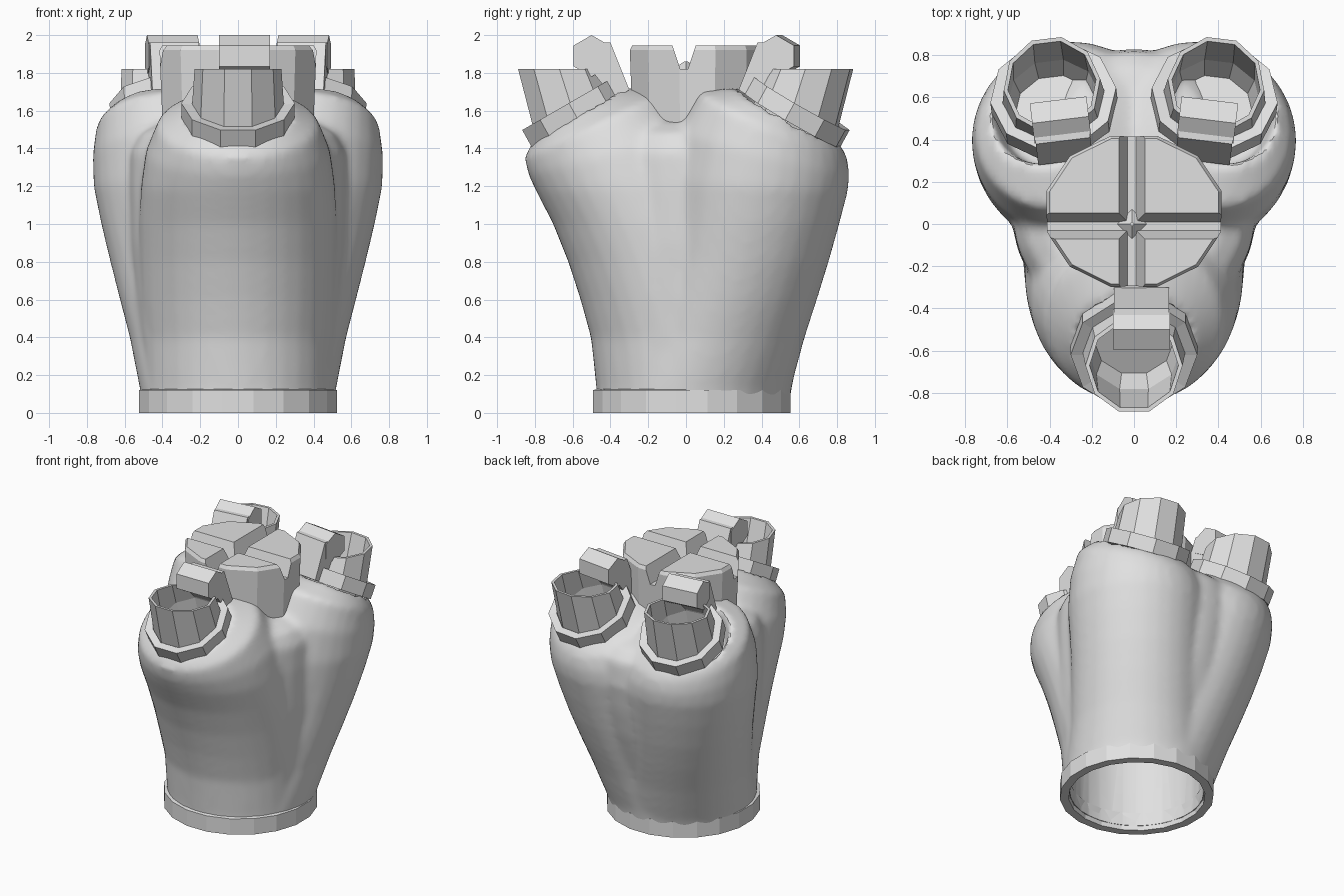
import bpy, bmesh
from math import sin, cos, pi, radians, atan2
from mathutils import Vector, Matrix

cube = bpy.data.objects.get("Cube")
if cube:
    bpy.data.objects.remove(cube)

metal = bpy.data.materials.new("plain_grey")
metal.use_nodes = True
GREY = (0.75, 0.75, 0.75, 1)
metal.diffuse_color = GREY
metal.node_tree.nodes["Principled BSDF"].inputs["Base Color"].default_value = GREY


def finish(bm, name):
    bmesh.ops.recalc_face_normals(bm, faces=bm.faces)
    mesh = bpy.data.meshes.new(name)
    bm.to_mesh(mesh)
    bm.free()
    mesh.materials.append(metal)
    obj = bpy.data.objects.new(name, mesh)
    bpy.context.collection.objects.link(obj)
    return obj


def activate(obj):
    bpy.ops.object.select_all(action='DESELECT')
    obj.select_set(True)
    bpy.context.view_layer.objects.active = obj


def loft(name, sections, sides, place, closed=False, lean=0):
    """Skin circles given as (outward, height, radius, tilt) in a placed frame."""
    bm = bmesh.new()
    rings = []
    for out, z, r, tilt in sections:
        t = radians(tilt)
        ring = []
        for i in range(sides):
            a = 2 * pi * (i + 0.5) / sides
            p = Vector((out + r * cos(a) * cos(t), r * sin(a),
                        z - r * cos(a - radians(lean)) * sin(t)))
            ring.append(bm.verts.new(place @ p))
        rings.append(ring)
    pairs = list(zip(rings, rings[1:]))
    if closed:
        pairs.append((rings[-1], rings[0]))
    else:
        bm.faces.new(rings[0])
        bm.faces.new(rings[-1])
    for low, high in pairs:
        for i in range(sides):
            j = (i + 1) % sides
            bm.faces.new((low[i], low[j], high[j], high[i]))
    return finish(bm, name)


def prism(name, profile, half, place, shift=0):
    """Extrude an (outward, height) profile sideways."""
    bm = bmesh.new()
    ends = [[bm.verts.new(place @ Vector((u, s * half + shift, z))) for u, z in profile]
            for s in (-1, 1)]
    n = len(profile)
    for end in ends:
        bm.faces.new(end)
    for i in range(n):
        j = (i + 1) % n
        bm.faces.new((ends[0][i], ends[0][j], ends[1][j], ends[1][i]))
    return finish(bm, name)


def modify(obj, kind, **settings):
    activate(obj)
    mod = obj.modifiers.new("step", kind)
    for key, value in settings.items():
        setattr(mod, key, value)
    bpy.ops.object.modifier_apply(modifier=mod.name)


def cut(obj, cutter):
    cutter.hide_render = True
    modify(obj, 'BOOLEAN', operation='DIFFERENCE', solver='EXACT', object=cutter)
    bpy.data.objects.remove(cutter)


def frame(x, y, z, dx, dy):
    return Matrix.Translation((x, y, z)) @ Matrix.Rotation(atan2(dy, dx), 4, 'Z')


# Three swelling lobes with recessed ends, and webs filling the valleys between them
front_sections = [(0, 0.03, 0.505, 0), (0, 0.12, 0.505, 0), (0.03, 0.4, 0.505, 0),
                  (0.07, 0.6, 0.52, 0), (0.13, 0.8, 0.525, 0), (0.21, 1.0, 0.525, 0),
                  (0.31, 1.2, 0.515, 3), (0.39, 1.38, 0.49, 14), (0.5, 1.53, 0.425, 25),
                  (0.6, 1.59, 0.27, 30), (0.53, 1.42, 0.24, 30)]
back_sections = [(0.01, 0.03, 0.5, 0), (0.03, 0.12, 0.5, 0), (0.18, 0.4, 0.46, 0),
                 (0.27, 0.6, 0.455, 0), (0.35, 0.8, 0.455, 0), (0.41, 1.0, 0.465, 0),
                 (0.45, 1.2, 0.48, 3), (0.49, 1.38, 0.465, 14), (0.56, 1.53, 0.41, 25),
                 (0.66, 1.59, 0.27, 30), (0.59, 1.42, 0.24, 30)]
side_web = [(0, 0.03, 0.5, 0), (0.01, 0.3, 0.5, 0), (0.04, 0.6, 0.5, 0),
            (0.08, 0.9, 0.485, 0), (0.11, 1.2, 0.465, 0), (0.12, 1.38, 0.45, 0),
            (0.1, 1.48, 0.42, 0), (0.06, 1.54, 0.35, 0)]
back_web = [(0.02, 0.03, 0.495, 0), (0.04, 0.12, 0.49, 0), (0.13, 0.4, 0.45, 0),
            (0.21, 0.6, 0.44, 0), (0.28, 0.8, 0.435, 0), (0.33, 1.0, 0.435, 0),
            (0.37, 1.2, 0.43, 0), (0.37, 1.42, 0.42, 5), (0.34, 1.54, 0.38, 12),
            (0.24, 1.63, 0.26, 18)]
parts = [(front_sections, 0, -1, 0), (back_sections, 0.63, 0.77, 30),
         (back_sections, -0.63, 0.77, -30), (side_web, 1, -0.05, 0),
         (side_web, -1, -0.05, 0), (back_web, 0, 1, 0)]
pieces = [loft("body", sections, 32, frame(0, 0.03, 0, dx, dy), lean=lean)
          for sections, dx, dy, lean in parts]
body = pieces[0]
activate(body)
for piece in pieces:
    piece.select_set(True)
bpy.ops.object.join()

# Merge into one skin, soften the seams, then hollow it from below
modify(body, 'REMESH', mode='VOXEL', voxel_size=0.025)
modify(body, 'SMOOTH', factor=0.5, iterations=8)
cut(body, loft("bore", [(0, -0.1, 0.46, 0), (0, 0.9, 0.46, 0)], 32, frame(0, 0.03, 0, 1, 0)))
activate(body)
bpy.ops.object.shade_smooth_by_angle(angle=radians(40))

# Foot band
loft("foot_band", [(0, 0, 0.53, 0), (0, 0.12, 0.53, 0), (0, 0.13, 0.49, 0),
                   (0, 0.13, 0.46, 0), (0, 0, 0.47, 0)], 20, frame(0, 0.03, 0, 1, 0), True)

# Open heads: collar, deep cup, cross bar and sloping back plate
heads = [("front", 0, -0.6, 0, -1, 0.035), ("back_left", 0.38, 0.59, 0.12, 0.99, 0.02),
         ("back_right", -0.38, 0.59, -0.12, 0.99, -0.02)]
for name, x, y, dx, dy, shift in heads:
    place = frame(x, y, 1.6, dx, dy)
    loft(name + "_collar", [(-0.03, -0.05, 0.3, 30), (0.02, 0.04, 0.3, 30),
                            (0.02, 0.03, 0.24, 30), (-0.03, -0.05, 0.24, 30)],
         10, place, True)
    loft(name + "_cup", [(-0.06, -0.14, 0.22, 30), (0, 0, 0.245, 30), (0.07, 0.22, 0.23, 0),
                         (0.07, 0.22, 0.21, 0), (0, 0, 0.22, 30), (-0.05, -0.11, 0.19, 30)],
         10, place)
    bar = [(-0.1 + 0.11 * sin(i * pi / 3), 0.29 + 0.11 * cos(i * pi / 3)) for i in range(6)]
    prism(name + "_cross_bar", bar, 0.135, place, shift)
    plate = [(-0.2, 0.36), (-0.3, 0.11), (-0.22, 0.06), (-0.11, 0.2), (-0.1, 0.36)]
    prism(name + "_back_plate", plate, 0.13, place, shift)

# Central hub with crossed grooves
hub_place = Matrix.Translation((0, 0.06, 0)) @ Matrix.Diagonal((1, 0.86, 1, 1))
hub = loft("hub", [(0, 1.44, 0.41, 0), (0, 1.92, 0.43, 0), (0, 1.945, 0.415, 0)], 12, hub_place)
groove = [(-0.07, 1.97), (-0.02, 1.82), (0.02, 1.82), (0.07, 1.97)]
for dx, dy in ((1, 0), (0, 1)):
    cut(hub, prism("groove", groove, 0.7, frame(-0.01, -0.01, 0, dx, dy)))
# Small peak where the grooves meet
loft("hub_peak", [(0, 1.8, 0.1, 0), (0, 1.86, 0.01, 0)], 4, frame(-0.01, 0, 0, 1, 1))
